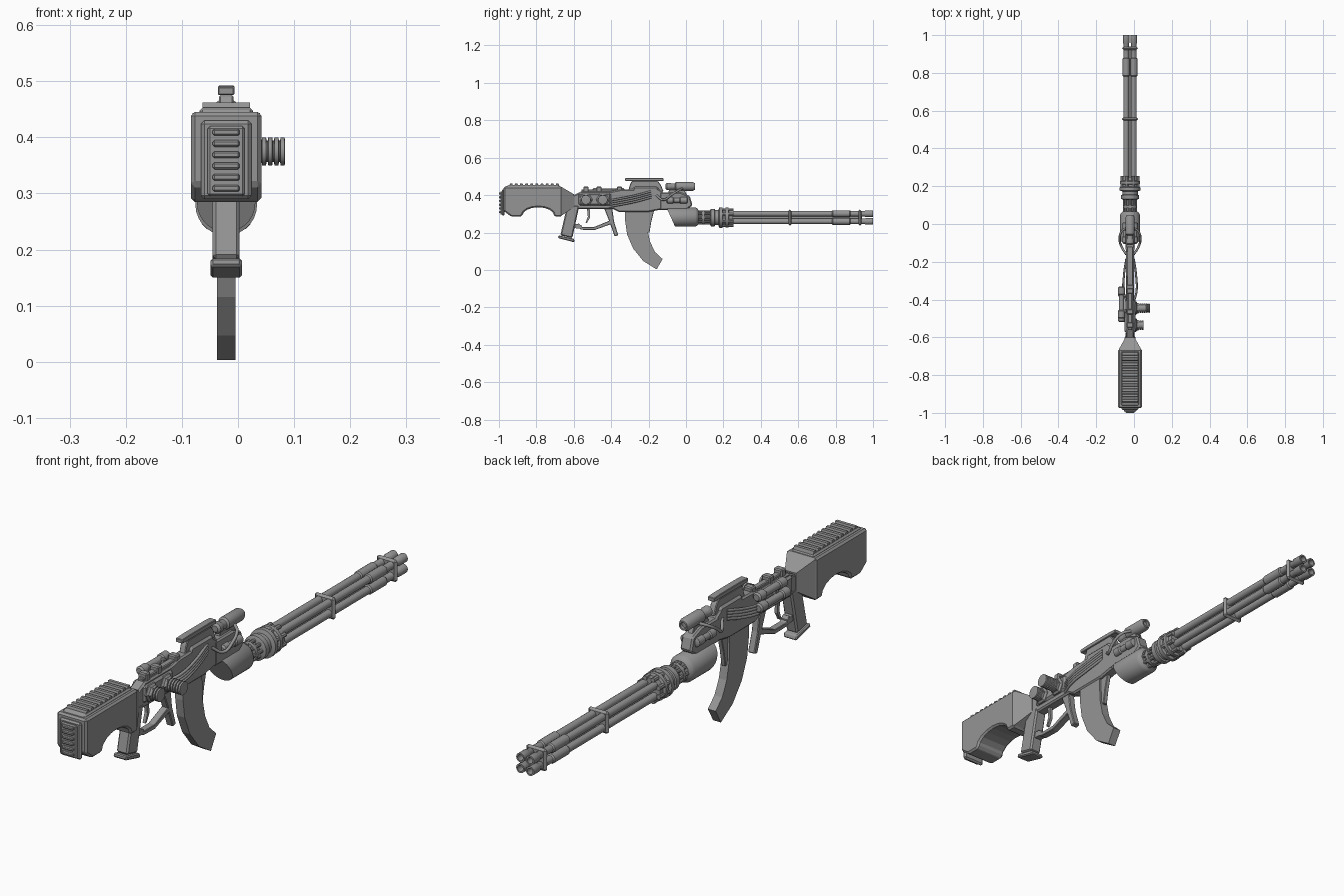
import bpy, bmesh, math
from mathutils import Vector

CX = -0.021          # centre plane of the body
grey = bpy.data.materials.new("gunmetal grey")
grey.diffuse_color = (0.30, 0.30, 0.30, 1)


def finish(name, bm, bevel=0, smooth=False):
    bmesh.ops.recalc_face_normals(bm, faces=bm.faces)
    me = bpy.data.meshes.new(name)
    bm.to_mesh(me)
    bm.free()
    ob = bpy.data.objects.new(name, me)
    bpy.context.collection.objects.link(ob)
    me.materials.append(grey)
    if bevel:
        m = ob.modifiers.new("bevel", 'BEVEL')
        m.width, m.segments, m.limit_method = bevel, 1, 'ANGLE'
        m.angle_limit = math.radians(35)
    if smooth:
        bpy.ops.object.select_all(action='DESELECT')
        ob.select_set(True)
        bpy.context.view_layer.objects.active = ob
        bpy.ops.object.shade_smooth_by_angle(angle=math.radians(35))
    return ob


def prism(name, pts, half, bevel=0, cx=CX):
    """Side profile of (y, z) points, extruded across x."""
    bm = bmesh.new()
    f = bm.faces.new([bm.verts.new((cx - half, y, z)) for y, z in pts])
    r = bmesh.ops.extrude_face_region(bm, geom=[f])
    bmesh.ops.translate(bm, vec=(2 * half, 0, 0),
                        verts=[v for v in r['geom'] if isinstance(v, bmesh.types.BMVert)])
    return finish(name, bm, bevel)


def box(name, y0, y1, z0, z1, half, bevel=0, cx=CX):
    return prism(name, [(y0, z0), (y1, z0), (y1, z1), (y0, z1)], half, bevel, cx)


def loft(name, sections, bevel=0):
    """Rectangles (y, half width, z0, z1) joined along y."""
    bm = bmesh.new()
    rings = [[bm.verts.new((CX + sx * h, y, z)) for sx, z in
              ((-1, a), (1, a), (1, b), (-1, b))] for y, h, a, b in sections]
    for p, q in zip(rings, rings[1:]):
        for i in range(4):
            bm.faces.new((p[i], p[(i + 1) % 4], q[(i + 1) % 4], q[i]))
    bm.faces.new(rings[0])
    bm.faces.new(rings[-1])
    return finish(name, bm, bevel)


def lathe(name, prof, origin, axis=(0, 1, 0), seg=24):
    """Turned part: (distance, radius) profile along an axis."""
    bm = bmesh.new()
    q = Vector(axis).to_track_quat('Z', 'Y')
    rings = []
    for d, r in prof:
        rings.append([bm.verts.new(Vector(origin) + q @ Vector(
            (r * math.cos(2 * math.pi * i / seg), r * math.sin(2 * math.pi * i / seg), d)))
            for i in range(seg)])
    for p, s in zip(rings, rings[1:]):
        for i in range(seg):
            bm.faces.new((p[i], p[(i + 1) % seg], s[(i + 1) % seg], s[i]))
    bm.faces.new(rings[0])
    bm.faces.new(rings[-1])
    return finish(name, bm, smooth=True)


def hose(name, pts, r):
    cu = bpy.data.curves.new(name, 'CURVE')
    cu.dimensions, cu.bevel_depth, cu.bevel_resolution = '3D', r, 2
    cu.resolution_u, cu.use_fill_caps = 6, True
    sp = cu.splines.new('BEZIER')
    sp.bezier_points.add(len(pts) - 1)
    for b, p in zip(sp.bezier_points, pts):
        b.co = p
        b.handle_left_type = b.handle_right_type = 'AUTO'
    ob = bpy.data.objects.new(name, cu)
    bpy.context.collection.objects.link(ob)
    cu.materials.append(grey)


# --- Stock: body with arched underside, neck, top rail, butt pad
arch = [(-0.79 + 0.085 * math.cos(t), 0.29 + 0.045 * math.sin(t))
        for t in [math.pi * i / 8 for i in range(9)]]
prism("stock", [(-0.975, 0.445), (-0.975, 0.315), (-0.935, 0.285), (-0.885, 0.285)]
      + arch[::-1] + [(-0.70, 0.285), (-0.662, 0.285), (-0.662, 0.445)], 0.063, 0.010)
loft("stock_neck", [(-0.665, 0.060, 0.29, 0.443), (-0.60, 0.024, 0.335, 0.405)])
prism("stock_rail", [(-0.965, 0.44), (-0.67, 0.44), (-0.68, 0.453), (-0.955, 0.453)], 0.048, 0.006)
for i in range(10):
    y = -0.945 + i * 0.0275
    prism("rail_slat", [(y, 0.45), (y + 0.02, 0.45), (y + 0.016, 0.462), (y + 0.004, 0.462)], 0.042)
box("butt_plate", -0.985, -0.97, 0.29, 0.43, 0.045, 0.006)
box("butt_pad", -0.993, -0.98, 0.295, 0.42, 0.033, 0.004)
for i in range(6):
    z = 0.303 + i * 0.02
    box("butt_rib", -1.0, -0.985, z, z + 0.012, 0.024, 0.003)

# --- Pistol grip
prism("grip", [(-0.635, 0.345), (-0.57, 0.345), (-0.608, 0.17), (-0.672, 0.185)], 0.024, 0.006)
prism("grip_base", [(-0.682, 0.185), (-0.600, 0.167), (-0.594, 0.150), (-0.606, 0.150),
                    (-0.684, 0.170)], 0.028, 0.004)

# --- Receiver
prism("receiver", [(-0.61, 0.335), (-0.57, 0.325), (-0.39, 0.325), (-0.36, 0.31), (-0.20, 0.31),
                   (-0.12, 0.325), (-0.10, 0.40), (-0.15, 0.435), (-0.35, 0.43), (-0.40, 0.42),
                   (-0.56, 0.42), (-0.61, 0.395)], 0.022, 0.006)
box("receiver_side_housing", -0.575, -0.40, 0.345, 0.41, 0.030, 0.008)
box("receiver_top_strip", -0.56, -0.33, 0.415, 0.43, 0.012, 0.003)
for y in (-0.535, -0.465, -0.355):
    box("top_lug", y - 0.014, y + 0.014, 0.41, 0.445, 0.018, 0.004)

# --- Sight block on top
prism("sight_base", [(-0.31, 0.42), (-0.12, 0.42), (-0.135, 0.455), (-0.15, 0.475),
                     (-0.29, 0.475), (-0.30, 0.455)], 0.013, 0.003)
prism("sight_cap", [(-0.325, 0.475), (-0.12, 0.475), (-0.12, 0.49), (-0.16, 0.492),
                    (-0.28, 0.492), (-0.325, 0.490)], 0.0145, 0.002)
prism("sight_cheek", [(-0.29, 0.415), (-0.14, 0.415), (-0.15, 0.445), (-0.28, 0.445)], 0.022, 0.008)

# --- Trigger, guard, catch
prism("trigger", [(-0.53, 0.335), (-0.515, 0.335), (-0.513, 0.28), (-0.53, 0.25),
                  (-0.537, 0.25), (-0.525, 0.285)], 0.006)
prism("trigger_guard", [(-0.585, 0.235), (-0.56, 0.215), (-0.49, 0.213), (-0.40, 0.245), (-0.39, 0.27),
                        (-0.405, 0.265), (-0.49, 0.230), (-0.555, 0.230), (-0.575, 0.25)], 0.014, 0.002)
prism("guard_link", [(-0.61, 0.25), (-0.56, 0.24), (-0.56, 0.22), (-0.61, 0.225)], 0.014)
prism("guard_post", [(-0.44, 0.335), (-0.395, 0.335), (-0.385, 0.26), (-0.362, 0.185),
                     (-0.382, 0.18), (-0.41, 0.26)], 0.014, 0.003)

# --- Curved magazine and its front bracket
prism("magazine", [(-0.325, 0.32), (-0.325, 0.26), (-0.315, 0.19), (-0.283, 0.115), (-0.228, 0.047),
                   (-0.157, 0.003), (-0.125, 0.058), (-0.165, 0.095), (-0.192, 0.15),
                   (-0.207, 0.22), (-0.21, 0.32)], 0.0165)
prism("magazine_bracket", [(-0.22, 0.32), (-0.17, 0.32), (-0.185, 0.26), (-0.195, 0.20),
                           (-0.215, 0.20)], 0.009, 0.002)

# --- Ribbed knobs on the right side
for y, length in ((-0.535, 0.032), (-0.445, 0.071)):
    lathe("knob_mount", [(0, 0.036), (0.006, 0.036), (0.012, 0.028), (0.02, 0.028)],
          (0.005, y, 0.375), (1, 0, 0), 6)
    prof, d = [(0, 0.02)], 0.012
    while d + 0.009 < length + 0.012:
        prof += [(d, 0.019), (d + 0.001, 0.025), (d + 0.008, 0.025), (d + 0.009, 0.019)]
        d += 0.011
    lathe("ribbed_knob", prof, (0.008, y, 0.375), (1, 0, 0), 20)

# --- Canisters on the left side
for z, y0, y1 in ((0.42, -0.50, -0.33), (0.375, -0.52, -0.34)):
    n = y1 - y0
    lathe("side_canister", [(0, 0.012), (0.006, 0.018), (0.04, 0.018), (0.045, 0.014), (n - 0.045, 0.014),
                            (n - 0.04, 0.018), (n - 0.006, 0.018), (n, 0.012)], (-0.066, y0, z))
for y in (-0.46, -0.38):
    box("canister_strap", y - 0.008, y + 0.008, 0.36, 0.43, 0.012, 0.003, -0.052)

# --- Sloping hose bundles along both sides
for side in (-1, 1):
    for i in range(4):
        dz = i * 0.011
        x = CX + side * 0.026
        hose("side_hose", [(x - side * 0.006, -0.41, 0.338 + dz), (x + side * 0.008, -0.36, 0.347 + dz),
                           (x + side * 0.006, -0.27, 0.365 + dz), (x - side * 0.006, -0.185, 0.388 + dz)],
             0.0055)
    # looped hoses and short tubes near the front
    hose("front_hose", [(CX + side * 0.02, -0.16, 0.40), (CX + side * 0.045, -0.12, 0.375),
                        (CX + side * 0.055, -0.08, 0.40), (CX + side * 0.045, -0.04, 0.425),
                        (CX + side * 0.02, -0.02, 0.435)], 0.006)
    lathe("front_tube", [(0, 0.010), (0.006, 0.017), (0.035, 0.017), (0.04, 0.013),
                         (0.07, 0.013), (0.075, 0.017), (0.11, 0.017), (0.114, 0.010)],
          (CX + side * 0.024, -0.105, 0.372))

# --- Front block and scope
prism("front_block", [(-0.14, 0.32), (0.0, 0.32), (0.035, 0.345), (0.02, 0.395), (-0.03, 0.415),
                      (-0.14, 0.415)], 0.024, 0.006)
prism("scope_mount", [(-0.10, 0.39), (0.01, 0.39), (-0.01, 0.43), (-0.09, 0.43)], 0.010, 0.002)
lathe("scope", [(0, 0.012), (0.008, 0.020), (0.025, 0.020), (0.03, 0.017), (0.05, 0.017), (0.056, 0.024),
                (0.145, 0.024), (0.158, 0.018), (0.158, 0.012), (0.148, 0.011)], (CX, -0.11, 0.446))

# --- Motor housing with slanted rear
housing = lathe("motor_housing", [(0, 0.052), (0.155, 0.052), (0.165, 0.046), (0.172, 0.036)],
                (CX, -0.105, 0.283), seg=28)
for v in housing.data.vertices:
    if v.co.y < -0.1:
        v.co.y += (0.335 - v.co.z) * 0.45
ZB = 0.280
lathe("drive_shaft", [(0, 0.022), (0.09, 0.022)], (CX, 0.05, ZB))
for i in range(8):
    a = math.pi / 4 * i
    lathe("drive_rod", [(0, 0.007), (0.085, 0.007)],
          (CX + 0.031 * math.cos(a), 0.055, ZB + 0.031 * math.sin(a)), seg=8)
lathe("shaft_collar", [(0, 0.038), (0.014, 0.038)], (CX, 0.085, ZB))

# --- Rotor hub with flanges and lugs
lathe("rotor_hub", [(0, 0.036), (0.005, 0.047), (0.025, 0.047), (0.027, 0.041), (0.045, 0.041),
                    (0.05, 0.055), (0.066, 0.055), (0.07, 0.045), (0.08, 0.045), (0.084, 0.053),
                    (0.098, 0.053), (0.102, 0.044), (0.122, 0.044), (0.122, 0.03)],
      (CX, 0.128, ZB), seg=28)
for i in range(8):
    a = math.pi / 4 * (i + 0.5)
    lathe("hub_lug", [(0, 0.009), (0.06, 0.009)],
          (CX + 0.044 * math.cos(a), 0.195, ZB + 0.044 * math.sin(a)), seg=8)

# --- Four barrels with hollow muzzles, sleeves and clamps
for sx in (-1, 1):
    for sz in (-1, 1):
        lathe("barrel", [(0, 0.0145), (0.55, 0.0145), (0.555, 0.0185), (0.645, 0.0185), (0.65, 0.0145),
                         (0.725, 0.0145), (0.73, 0.0175), (0.77, 0.0175), (0.77, 0.0115), (0.71, 0.0115)],
              (CX + sx * 0.0205, 0.23, ZB + sz * 0.0205), seg=16)
for y in (0.548, 0.922):
    box("barrel_clamp", y, y + 0.016, ZB - 0.043, ZB + 0.043, 0.043, 0.018)
lathe("barrel_spindle", [(0, 0.009), (0.70, 0.009)], (CX, 0.24, ZB), seg=12)
